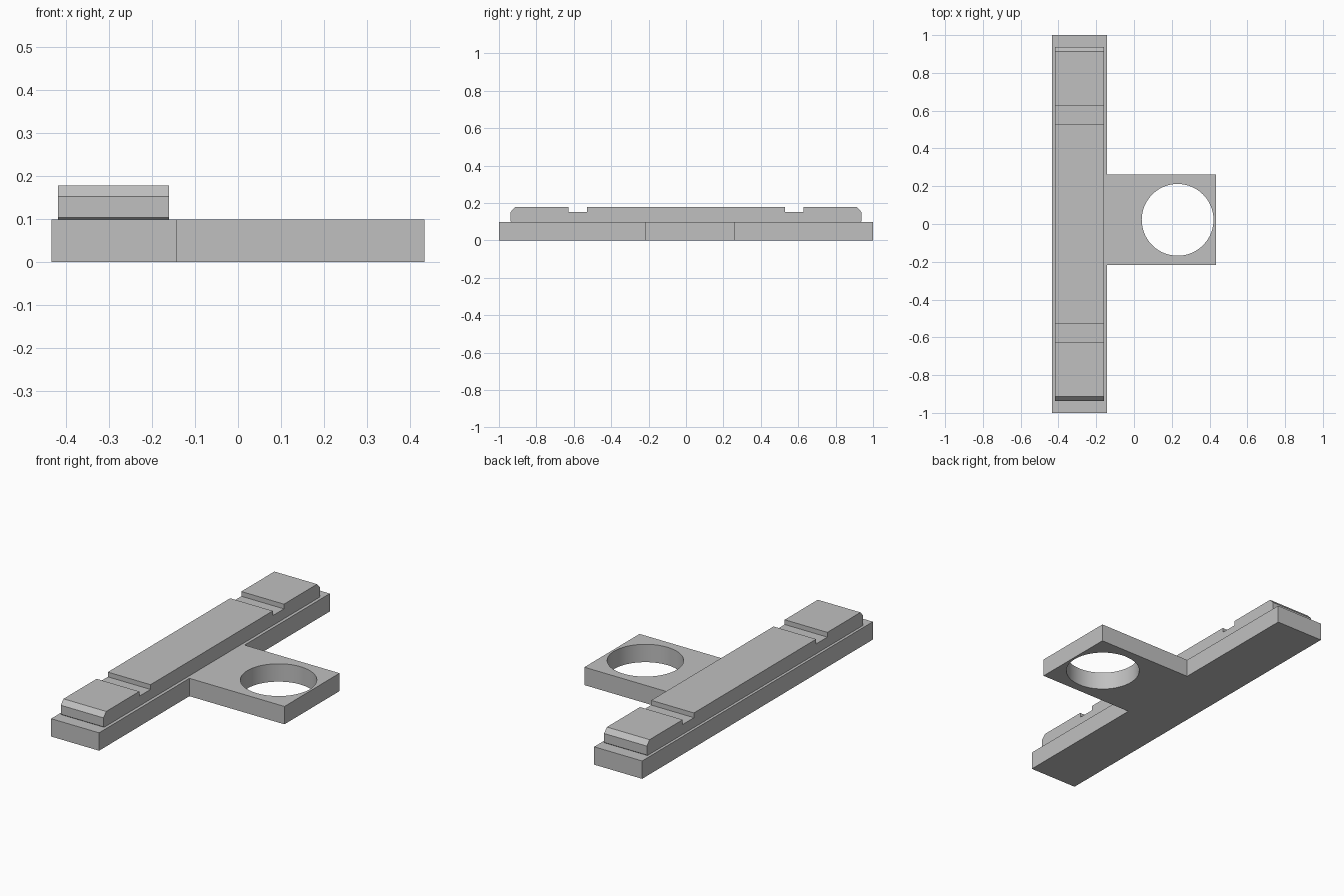
import bpy
import bmesh
from mathutils import Vector

cube = bpy.data.objects.get("Cube")
if cube:
    bpy.data.objects.remove(cube, do_unlink=True)

grey = bpy.data.materials.new("plain grey")
grey.use_nodes = True
colour = (0.53, 0.53, 0.53, 1)
grey.diffuse_color = colour
grey.node_tree.nodes["Principled BSDF"].inputs["Base Color"].default_value = colour


def extrude_outline(name, points, direction):
    """Make a solid by sweeping a closed outline along a direction."""
    bm = bmesh.new()
    face = bm.faces.new([bm.verts.new(p) for p in points])
    swept = bmesh.ops.extrude_face_region(bm, geom=[face])["geom"]
    verts = [v for v in swept if isinstance(v, bmesh.types.BMVert)]
    bmesh.ops.translate(bm, vec=Vector(direction), verts=verts)
    bmesh.ops.recalc_face_normals(bm, faces=bm.faces)
    mesh = bpy.data.meshes.new(name)
    bm.to_mesh(mesh)
    bm.free()
    mesh.materials.append(grey)
    obj = bpy.data.objects.new(name, mesh)
    bpy.context.collection.objects.link(obj)
    return obj


BASE_TOP = 0.098

# T-shaped base plate: long strip with a square tab on its left side
outline = [(-0.434, -1), (-0.143, -1), (-0.143, -0.217), (0.434, -0.217),
           (0.434, 0.261), (-0.143, 0.261), (-0.143, 1), (-0.434, 1)]
base = extrude_outline("base_plate", [(x, y, 0) for x, y in outline], (0, 0, BASE_TOP))

# Round hole through the tab
bpy.ops.mesh.primitive_cylinder_add(vertices=96, radius=0.19, depth=0.5,
                                    location=(0.231, 0.022, 0.05))
cutter = bpy.context.object
cutter.name = "hole_cutter"
cutter.hide_render = True
cutter.data.materials.append(grey)
cut = base.modifiers.new("hole", "BOOLEAN")
cut.object = cutter
cut.solver = "EXACT"
bpy.ops.object.select_all(action="DESELECT")
base.select_set(True)
bpy.context.view_layer.objects.active = base
bpy.ops.object.modifier_apply(modifier=cut.name)
bpy.data.objects.remove(cutter, do_unlink=True)
bpy.ops.object.shade_smooth_by_angle()

# Raised bar: mirrored side profile with chamfered ends and two cross grooves
TOP, GROOVE = 0.178, 0.152
half = [(0.53, TOP), (0.53, GROOVE), (0.627, GROOVE), (0.627, TOP),
        (0.914, TOP), (0.938, GROOVE), (0.938, 0.103), (0.932, BASE_TOP)]
profile = half + [(-y, z) for y, z in reversed(half)]
extrude_outline("raised_bar", [(-0.419, y, z) for y, z in profile], (0.259, 0, 0))
